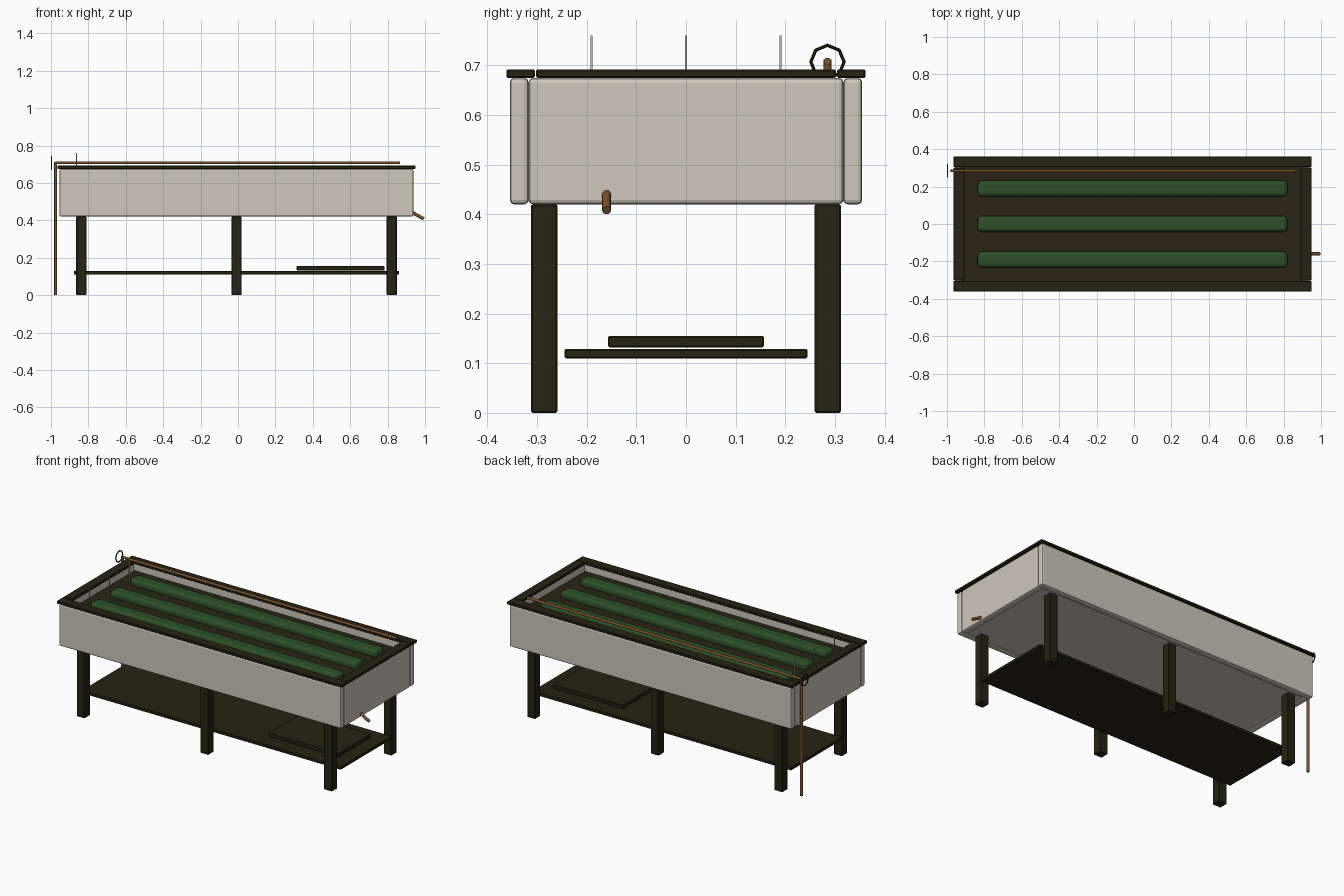
import bpy, math
from mathutils import Vector

if "Cube" in bpy.data.objects:
    bpy.data.objects.remove(bpy.data.objects["Cube"])


def material(name, rgb):
    m = bpy.data.materials.new(name)
    m.diffuse_color = (*rgb, 1)
    m.use_nodes = True
    m.node_tree.nodes["Principled BSDF"].inputs["Base Color"].default_value = m.diffuse_color
    return m


PANEL = material("pale_panel", (0.61, 0.58, 0.50))
WOOD = material("dark_wood", (0.018, 0.017, 0.006))
SOIL = material("dark_soil", (0.021, 0.017, 0.007))
GREEN = material("leaf_green", (0.025, 0.078, 0.021))
BROWN = material("copper_brown", (0.20, 0.085, 0.027))
GREY = material("stake_grey", (0.50, 0.50, 0.47))
CX = -0.008  # bed centre along x


def box(name, lo, hi, mat, bevel=0.003, segments=1):
    lo, hi = Vector(lo), Vector(hi)
    bpy.ops.mesh.primitive_cube_add(size=1, location=(lo + hi) / 2)
    ob = bpy.context.object
    ob.name = name
    ob.scale = hi - lo
    bpy.ops.object.transform_apply(location=False, rotation=False, scale=True)
    ob.data.materials.append(mat)
    if bevel:
        b = ob.modifiers.new("bevel", 'BEVEL')
        b.width, b.segments = bevel, segments
    return ob


def rod(name, a, b, r, mat, sides=12):
    a, b = Vector(a), Vector(b)
    bpy.ops.mesh.primitive_cylinder_add(vertices=sides, radius=r,
                                        depth=(b - a).length, location=(a + b) / 2)
    ob = bpy.context.object
    ob.name = name
    ob.rotation_euler = (b - a).to_track_quat('Z', 'Y').to_euler()
    ob.data.materials.append(mat)
    bpy.ops.object.shade_smooth_by_angle(angle=math.radians(40))
    return ob


# Trough panels, floor and soil
for s, side in ((-1, "front"), (1, "back")):
    y0, y1 = sorted((s * 0.317, s * 0.355))
    box(side + "_panel", (CX - 0.946, y0, 0.42), (CX + 0.946, y1, 0.675), PANEL, 0.009, 2)
    y0, y1 = sorted((s * 0.304, s * 0.362))
    box(side + "_rim", (CX - 0.957, y0, 0.675), (CX + 0.957, y1, 0.692), WOOD)
for s, side in ((-1, "left"), (1, "right")):
    x0, x1 = sorted((CX + s * 0.908, CX + s * 0.946))
    box(side + "_panel", (x0, -0.317, 0.42), (x1, 0.317, 0.675), PANEL, 0.009, 2)
    x0, x1 = sorted((CX + s * 0.898, CX + s * 0.957))
    box(side + "_rim", (x0, -0.302, 0.675), (x1, 0.302, 0.692), WOOD)
box("trough_floor", (CX - 0.91, -0.318, 0.424), (CX + 0.91, 0.318, 0.446), PANEL)
box("soil", (CX - 0.909, -0.318, 0.446), (CX + 0.909, 0.318, 0.63), SOIL, 0)

# Planted rows with a marker stake each
for i, y in enumerate((-0.19, 0, 0.19)):
    box(f"plant_row_{i}", (CX - 0.828, y - 0.042, 0.615), (CX + 0.828, y + 0.042, 0.667),
        GREEN, 0.02, 3)
    box(f"row_stake_{i}", (-0.866, y - 0.002, 0.62), (-0.860, y + 0.002, 0.76), GREY, 0)

# Legs, lower shelf and loose board
for x in (-0.83, 0, 0.83):
    for s in (-1, 1):
        y0, y1 = sorted((s * 0.259, s * 0.312))
        box("leg", (CX + x - 0.027, y0, 0), (CX + x + 0.027, y1, 0.42), WOOD)
box("lower_shelf", (CX - 0.87, -0.245, 0.11), (CX + 0.87, 0.245, 0.129), WOOD)
box("loose_board", (0.313, -0.157, 0.132), (0.784, 0.157, 0.155), WOOD)

# Water pipes, valve wheel and drain spout
rod("feed_pipe", (-0.975, 0.285, 0.708), (0.865, 0.285, 0.708), 0.0075, BROWN)
rod("riser_pipe", (-0.975, 0.285, 0), (-0.975, 0.285, 0.712), 0.008, BROWN)
rod("drain_spout", (0.932, -0.16, 0.442), (0.993, -0.16, 0.408), 0.009, BROWN)
bpy.ops.mesh.primitive_torus_add(major_segments=8, minor_segments=6, major_radius=0.0335,
                                 minor_radius=0.0035, location=(-0.9965, 0.285, 0.707),
                                 rotation=(0, math.pi / 2, 0))
wheel = bpy.context.object
wheel.name = "valve_wheel"
wheel.data.materials.append(WOOD)
